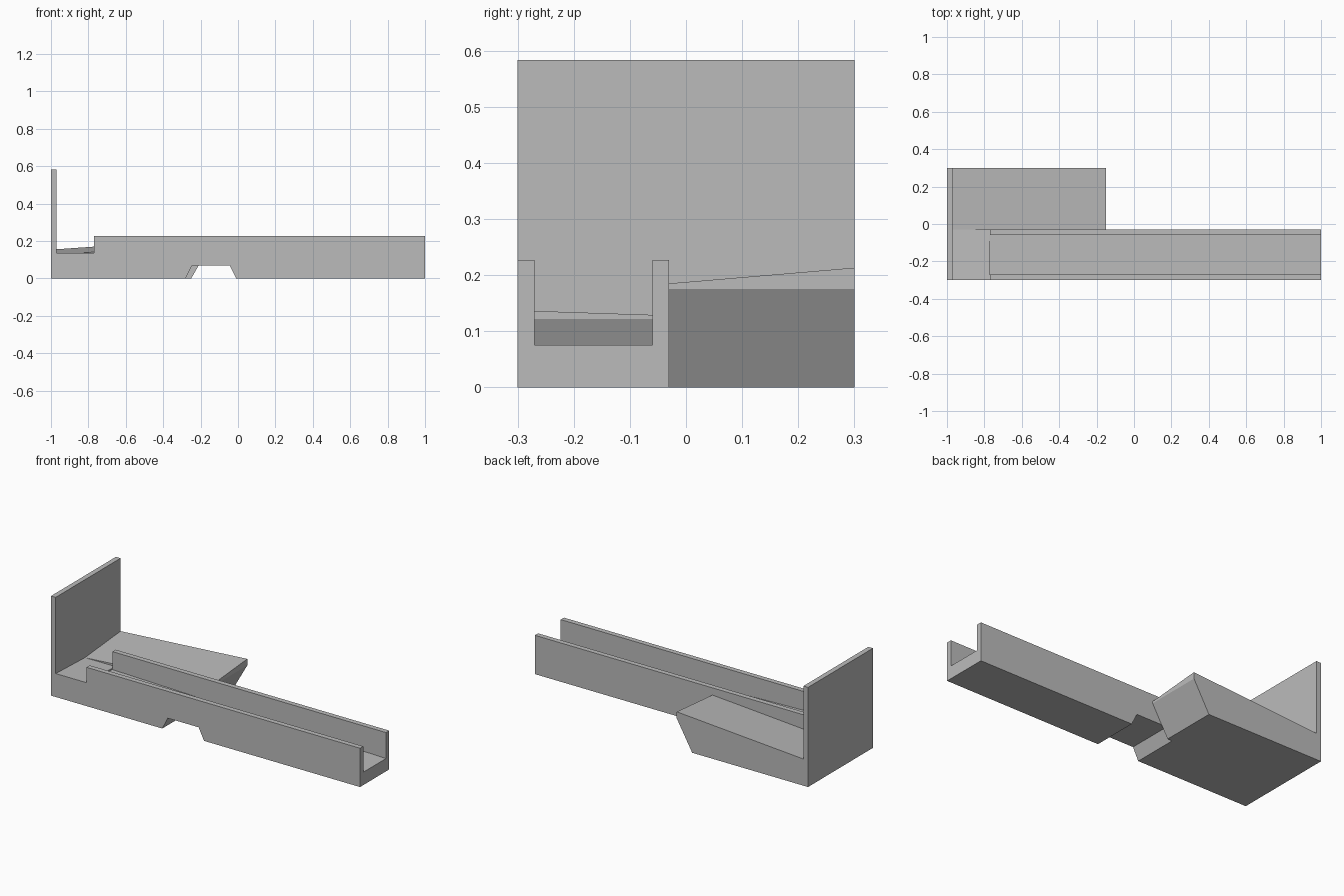
import bpy
import bmesh

if "Cube" in bpy.data.objects:
    bpy.data.objects.remove(bpy.data.objects["Cube"])

grey = bpy.data.materials.new("plain_grey")
grey.diffuse_color = (0.5, 0.5, 0.5, 1)
grey.use_nodes = True
grey.node_tree.nodes["Principled BSDF"].inputs["Base Color"].default_value = grey.diffuse_color


def prism(name, profile, y0, y1):
    """Extrude an x/z profile along y; a point (x, za, zb) tilts from za to zb."""
    bm = bmesh.new()
    front = [bm.verts.new((p[0], y0, p[1])) for p in profile]
    back = [bm.verts.new((p[0], y1, p[-1])) for p in profile]
    bm.faces.new(front)
    bm.faces.new(back[::-1])
    for i in range(len(profile)):
        j = (i + 1) % len(profile)
        bm.faces.new((front[j], front[i], back[i], back[j]))
    bmesh.ops.recalc_face_normals(bm, faces=bm.faces)
    mesh = bpy.data.meshes.new(name)
    bm.to_mesh(mesh)
    bm.free()
    mesh.materials.append(grey)
    obj = bpy.data.objects.new(name, mesh)
    bpy.context.collection.objects.link(obj)
    return obj


def combine(target, other, operation):
    """Apply a boolean and remove the operand."""
    mod = target.modifiers.new(operation.lower(), "BOOLEAN")
    mod.operation = operation
    mod.solver = "EXACT"
    mod.object = other
    bpy.context.view_layer.objects.active = target
    bpy.ops.object.modifier_apply(modifier=mod.name)
    bpy.data.objects.remove(other)


# Long beam with under-notch, low entry shelf and its half of the back plate
track = prism("track_and_ramp", [
    (-1, 0), (-0.28, 0), (-0.245, 0.07), (-0.045, 0.07), (-0.01, 0), (1, 0),
    (1, 0.227), (-0.77, 0.227), (-0.77, 0.137, 0.128),
    (-0.97, 0.137, 0.127), (-0.97, 0.583), (-1, 0.583)], -0.30, -0.03)

# Sloping channel along the beam
channel = prism("channel_cutter", [
    (1.1, 0.0725), (1.1, 0.3), (-0.9, 0.3), (-0.9, 0.16),
    (-0.772, 0.16), (-0.772, 0.122)], -0.27, -0.06)
channel.hide_render = True
combine(track, channel, "DIFFERENCE")

# Side ramp with undercut end, tilted top and the other half of the back plate
ramp = prism("side_ramp", [
    (-1, 0), (-0.25, 0), (-0.15, 0.175), (-0.15, 0.185, 0.213),
    (-0.97, 0.127, 0.156), (-0.97, 0.583), (-1, 0.583)], -0.03, 0.30)
combine(track, ramp, "UNION")
